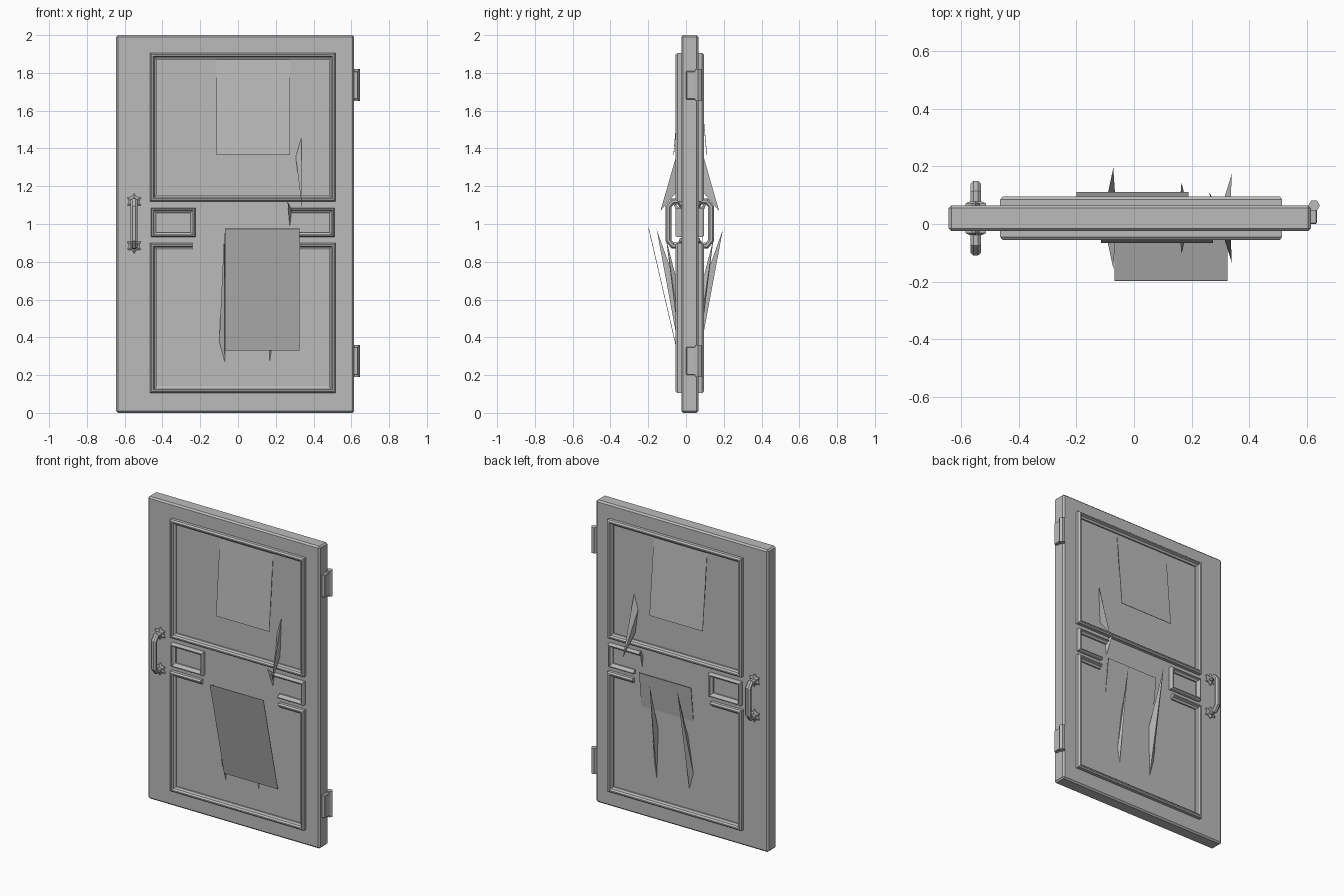
import bpy, bmesh, math
from mathutils import Vector

cube = bpy.data.objects.get("Cube")
if cube:
    bpy.data.objects.remove(cube, do_unlink=True)

MID, HALF = 0.02, 0.045          # slab mid-plane and half thickness


def material(name, rgb):
    m = bpy.data.materials.new(name)
    m.use_nodes = True
    m.diffuse_color = (*rgb, 1)
    m.node_tree.nodes["Principled BSDF"].inputs["Base Color"].default_value = (*rgb, 1)
    return m


GREY = material("plain grey", (0.5, 0.5, 0.5))


def finish(bm, name):
    bmesh.ops.recalc_face_normals(bm, faces=bm.faces)
    mesh = bpy.data.meshes.new(name)
    bm.to_mesh(mesh)
    bm.free()
    mesh.materials.append(GREY)
    ob = bpy.data.objects.new(name, mesh)
    bpy.context.collection.objects.link(ob)
    return ob


def box(name, lo, hi, bevel=0.0):
    bm = bmesh.new()
    bmesh.ops.create_cube(bm, size=1)
    for v in bm.verts:
        v.co = [a + (c + 0.5) * (b - a) for a, b, c in zip(lo, hi, v.co)]
    if bevel:
        bmesh.ops.bevel(bm, geom=bm.edges[:], offset=bevel, segments=1, affect='EDGES')
    return finish(bm, name)


def depth(side, height):
    """y of a point standing off the front (-1) or back (+1) face."""
    return MID + side * (HALF + height)


def loft(bm, rings, closed):
    """Skin equal rings of points, capping both ends unless closed."""
    rows = [[bm.verts.new(p) for p in r] for r in rings]
    pairs = list(zip(rows, rows[1:])) + ([(rows[-1], rows[0])] if closed else [])
    for a, b in pairs:
        for i in range(len(a)):
            j = (i + 1) % len(a)
            bm.faces.new((a[i], a[j], b[j], b[i]))
    if not closed:
        bm.faces.new(rows[0])
        bm.faces.new(rows[-1])


# Moulding section: distance inward from the outer line, height off the face
SECTION = [(0, -0.01), (0, 0.02), (0.008, 0.03), (0.016, 0.03),
           (0.022, 0.016), (0.034, 0.009), (0.034, -0.01)]


def moulding(name, path, side, closed=True, scale=1.0):
    """Mitred strip along a counter-clockwise x/z path."""
    pts = [Vector(p) for p in path]
    n, rings = len(pts), []
    for i, p in enumerate(pts):
        dirs = []
        if closed or i > 0:
            dirs.append((p - pts[i - 1]).normalized())
        if closed or i < n - 1:
            dirs.append((pts[(i + 1) % n] - p).normalized())
        norms = [Vector((-d.y, d.x)) for d in dirs]
        inward = sum(norms, Vector((0, 0)))
        inward /= inward.dot(norms[0])
        rings.append([(p.x + inward.x * w * scale, depth(side, h), p.y + inward.y * w * scale)
                      for w, h in SECTION])
    bm = bmesh.new()
    loft(bm, rings, closed)
    return finish(bm, name)


def rect(x0, x1, z0, z1):
    return [(x0, z0), (x1, z0), (x1, z1), (x0, z1)]


def sheet(name, x0, x1, bottom, top, side):
    """Thin torn sheet; bottom and top are (z, height off the face)."""
    bm = bmesh.new()
    quad = [(x0, *bottom), (x1, *bottom), (x1, *top), (x0, *top)]
    bm.faces.new([bm.verts.new((x, depth(side, h), z)) for x, z, h in quad])
    ob = finish(bm, name)
    mod = ob.modifiers.new("thickness", 'SOLIDIFY')
    mod.thickness, mod.offset = 0.003, 0


def splinter(name, tip, roots, side):
    """Sharp shard: tip (x, z, height) over three roots (x, z) on the face."""
    bm = bmesh.new()
    t = bm.verts.new((tip[0], depth(side, tip[2]), tip[1]))
    r = [bm.verts.new((x, depth(side, -0.002), z)) for x, z in roots]
    bm.faces.new(r)
    for i in range(3):
        bm.faces.new((t, r[i], r[(i + 1) % 3]))
    return finish(bm, name)


def rosette(name, x, z, side):
    """Six-pointed stud plate at the foot of a handle."""
    rings = []
    for h, s in ((-0.005, 1), (0.006, 1), (0.014, 0.55)):
        rings.append([(x + s * r * math.sin(a), depth(side, h), z + s * r * math.cos(a))
                      for k in range(12)
                      for a, r in [(k * math.pi / 6, 0.042 if k % 2 == 0 else 0.026)]])
    bm = bmesh.new()
    loft(bm, rings, False)
    return finish(bm, name)


def handle(name, x, side):
    """Octagonal rod bent into a D."""
    path = [(-0.01, 0.885), (0.045, 0.885), (0.068, 0.912),
            (0.068, 1.093), (0.045, 1.12), (-0.01, 1.12)]
    pts = [Vector((0, depth(side, h), z)) for h, z in path]
    rings = []
    for i, p in enumerate(pts):
        a, b = pts[max(i - 1, 0)], pts[min(i + 1, len(pts) - 1)]
        t = (b - a).normalized()
        across = Vector((1, 0, 0)).cross(t)
        rings.append([p + Vector((x + 0.02 * math.cos(k), 0, 0)) + across * 0.018 * math.sin(k)
                      for k in [math.pi * (j + 0.5) / 4 for j in range(8)]])
    bm = bmesh.new()
    loft(bm, rings, False)
    return finish(bm, name)


# Door slab
box("door_slab", (-0.645, MID - HALF, 0), (0.615, MID + HALF, 2), 0.01)

# Hinges: a leaf on the edge and a six-sided knuckle
for label, z0 in (("upper", 1.65), ("lower", 0.19)):
    box(label + "_hinge_leaf", (0.605, 0.0, z0 + 0.01), (0.636, 0.055, z0 + 0.16), 0.004)
    bm = bmesh.new()
    loft(bm, [[(0.626 + 0.02 * math.cos(k * math.pi / 3), 0.064 + 0.02 * math.sin(k * math.pi / 3), z)
               for k in range(6)] for z in (z0, z0 + 0.17)], False)
    finish(bm, label + "_hinge_knuckle")

# Broken outlines shared by both faces
LOWER = [(-0.24, 0.9), (-0.465, 0.9), (-0.465, 0.105), (0.515, 0.105), (0.515, 0.9), (0.33, 0.9)]
STUB = [(0.325, 0.93), (0.51, 0.93), (0.51, 1.085), (0.28, 1.085)]

# Splinters: tip (x, z, height) and roots
SHARDS = {
    "left_splinter": ((-0.072, 0.97, 0.13), [(-0.1, 0.37), (-0.07, 0.26), (-0.063, 0.6)]),
    "middle_splinter": ((0.165, 0.92, 0.08), [(0.185, 0.36), (0.168, 0.26), (0.158, 0.6)]),
    "upper_splinter": ((0.34, 1.07, 0.11), [(0.335, 1.46), (0.305, 1.36), (0.325, 1.2)]),
    "small_splinter": ((0.262, 1.12, 0.045), [(0.275, 0.98), (0.268, 1.06), (0.285, 1.07)]),
}

for face, side in (("front", -1), ("back", 1)):
    moulding(face + "_upper_moulding", rect(-0.465, 0.515, 1.12, 1.905), side)
    moulding(face + "_lower_moulding", LOWER, side, closed=False)
    moulding(face + "_small_moulding", rect(-0.46, -0.225, 0.93, 1.085), side, scale=0.75)
    moulding(face + "_broken_moulding", STUB, side, closed=False, scale=0.75)
    for label, (tip, roots) in SHARDS.items():
        splinter(face + "_" + label, tip, roots, side)
    for z in (0.885, 1.12):
        rosette(face + "_handle_rosette", -0.55, z, side)
    handle(face + "_handle", -0.55, side)

# Torn sheets
sheet("front_upper_sheet", -0.115, 0.275, (1.365, 0.04), (1.88, -0.002), -1)
sheet("back_upper_sheet", -0.2, 0.19, (1.365, 0.045), (1.88, -0.002), 1)
sheet("front_lower_sheet", -0.068, 0.325, (0.33, 0.022), (0.975, 0.172), -1)
sheet("back_lower_sheet", -0.1, 0.28, (0.72, -0.002), (0.955, 0.025), 1)
